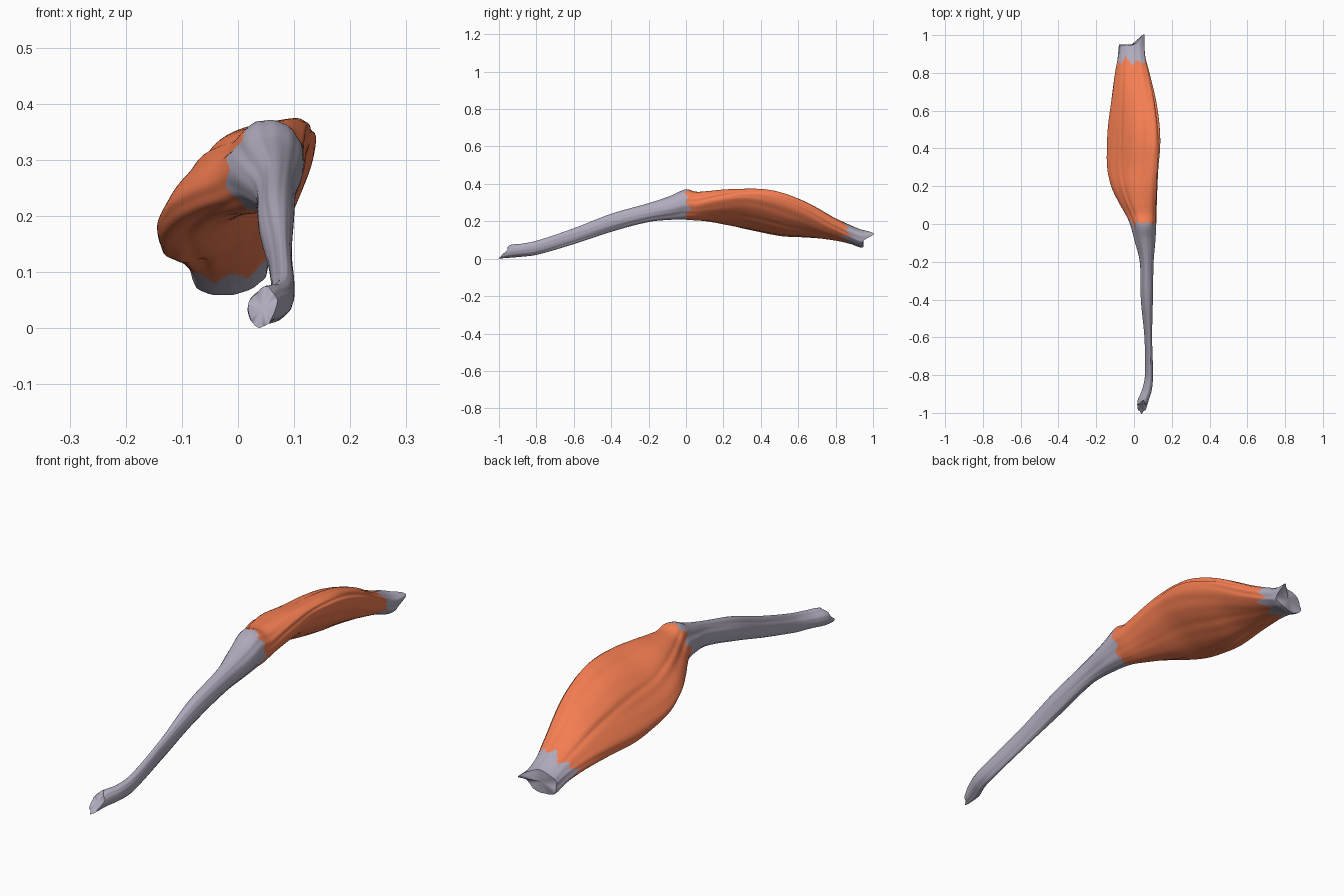
import bpy, bmesh, math, random

if "Cube" in bpy.data.objects:
    bpy.data.objects.remove(bpy.data.objects["Cube"])

random.seed(4)
SEG = 112

# Cross-sections along the length: y, x min, x max, z min, z max, tilt
SECTIONS = [
    (-1.00, .022, .058, .000, .045, 0.0),
    (-0.94, .018, .076, .005, .074, 0.1),
    (-0.88, .042, .094, .010, .080, 0.2),
    (-0.80, .058, .101, .020, .096, 0.2),
    (-0.60, .055, .096, .078, .163, 0.2),
    (-0.40, .036, .100, .143, .240, 0.1),
    (-0.20, .030, .104, .196, .297, 0.0),
    (-0.08, .000, .114, .208, .338, 0.0),
    (0.00, -.022, .118, .208, .372, 0.1),
    (0.05, -.045, .120, .204, .360, 0.2),
    (0.12, -.085, .122, .198, .364, 0.4),
    (0.20, -.122, .126, .183, .371, 0.6),
    (0.30, -.143, .132, .160, .374, 0.8),
    (0.42, -.144, .140, .134, .372, 0.8),
    (0.52, -.139, .136, .118, .352, 0.75),
    (0.65, -.124, .118, .112, .300, 0.65),
    (0.80, -.104, .084, .096, .217, 0.4),
    (0.88, -.091, .064, .078, .179, 0.25),
    (0.94, -.087, .060, .058, .155, 0.2),
    (1.00, -.084, .060, .066, .148, 0.2),
]


def slope(i, k):
    a, b = SECTIONS[max(i - 1, 0)], SECTIONS[min(i + 1, len(SECTIONS) - 1)]
    return (b[k] - a[k]) / (b[0] - a[0])


def section(y):
    """Smoothly interpolated cross-section at y."""
    i = 0
    while i < len(SECTIONS) - 2 and y > SECTIONS[i + 1][0]:
        i += 1
    a, b = SECTIONS[i], SECTIONS[i + 1]
    h = b[0] - a[0]
    u = (y - a[0]) / h
    s = u * u * (3 - 2 * u)
    return [a[k] + (b[k] - a[k]) * s + h * slope(i, k) * u * (1 - u) ** 2
            - h * slope(i + 1, k) * u * u * (1 - u) for k in range(1, 6)]


def groove(t, centre, width):
    d = (t - centre + math.pi) % math.tau - math.pi
    return math.exp(-(d / width) ** 2)


def surface(y, t):
    x0, x1, z0, z1, tilt = section(y)
    belly = max(0, math.sin(math.pi * min(1, max(0, (y + .02) / .95)))) ** .6
    # long grooves between the fibre bundles, plus fine striation
    r = 1 - belly * (.07 * groove(t, 2.05 + .15 * y, .10) + .06 * groove(t, 1.3 - .2 * y, .13)
                     + .05 * groove(t, 3.9 + .4 * y, .14) + .05 * groove(t, 5.2 - .4 * y, .12)
                     + .04 * groove(t, .1 + .3 * y, .1))
    # flattened upper left face of the belly
    r -= belly * .13 * groove(t, 2.45, .38)
    r -= .012 * (1 + math.sin(13 * t + 6 * y)) * (.4 + .6 * math.sin(3 * t + 7 * y) ** 2)
    # flat hollows along the cords
    r -= (1 - belly) * (.12 * groove(t, 2.6 + .5 * y, .35) + .08 * groove(t, 5.6 + .6 * y, .3))
    return ((x0 + x1) / 2 + (x1 - x0) / 2 * r * math.cos(t), y,
            (z0 + z1) / 2 + (z1 - z0) / 2 * r * math.sin(t + tilt))


def jagged(base, size, step=7):
    """Ragged border: alternating teeth of random length."""
    n = SEG // step
    teeth = [base + size * (1 if i % 2 else -1) * random.uniform(.1, 1) for i in range(n)]

    def at(j):
        i, f = divmod(j, step)
        return teeth[i % n] * (1 - f / step) + teeth[(i + 1) % n] * f / step
    return [at(j) + size * random.uniform(-.15, .15) for j in range(SEG)]


def loft(name, start, end, rows, material, cap=None):
    bm = bmesh.new()
    rings = []
    for k in range(rows + 1):
        f = k / rows
        rings.append([bm.verts.new(surface(start[j] + (end[j] - start[j]) * f,
                                           math.tau * j / SEG)) for j in range(SEG)])
    for a, b in zip(rings, rings[1:]):
        for j in range(SEG):
            n = (j + 1) % SEG
            bm.faces.new((a[j], a[n], b[n], b[j]))
    # cut end
    if cap is not None:
        ring = rings[cap]
        mid = sum((v.co for v in ring), ring[0].co * 0) / SEG
        mid.y += .012 if cap == 0 else -.006
        c = bm.verts.new(mid)
        for j in range(SEG):
            bm.faces.new((ring[j], ring[(j + 1) % SEG], c))
    bmesh.ops.recalc_face_normals(bm, faces=bm.faces)
    # the outer wall must face away from the middle of its own ring
    ring = rings[rows // 2]
    centre = sum((v.co for v in ring), ring[0].co * 0) / SEG
    if ring[0].link_faces[0].normal.dot(ring[0].co - centre) < 0:
        bmesh.ops.reverse_faces(bm, faces=bm.faces)
    mesh = bpy.data.meshes.new(name)
    bm.to_mesh(mesh)
    bm.free()
    mesh.materials.append(material)
    ob = bpy.data.objects.new(name, mesh)
    bpy.context.collection.objects.link(ob)
    bpy.ops.object.select_all(action='DESELECT')
    ob.select_set(True)
    bpy.context.view_layer.objects.active = ob
    bpy.ops.object.shade_smooth_by_angle(angle=math.radians(50))
    return ob


def colour(name, rgb):
    mat = bpy.data.materials.new(name)
    mat.diffuse_color = (*rgb, 1)
    mat.use_nodes = True
    mat.node_tree.nodes["Principled BSDF"].inputs["Base Color"].default_value = mat.diffuse_color
    return mat


orange = colour("muscle_orange", (.92, .21, .085))
lilac = colour("tendon_lilac", (.44, .41, .51))

angles = [math.tau * j / SEG for j in range(SEG)]
tip = [-.970 + .030 * math.sin(t) + .006 * math.sin(5 * t) for t in angles]
root = [.945 + .055 * max(0, math.cos(t - .5)) ** 4 + .004 * math.sin(4 * t) for t in angles]
front_border = jagged(.005, .03)
back_border = jagged(.855, .04)

# long tendon, muscle belly and short rear tendon
loft("long_tendon", tip, front_border, 70, lilac, cap=0)
loft("muscle_belly", front_border, back_border, 80, orange)
loft("short_tendon", back_border, root, 16, lilac, cap=-1)
